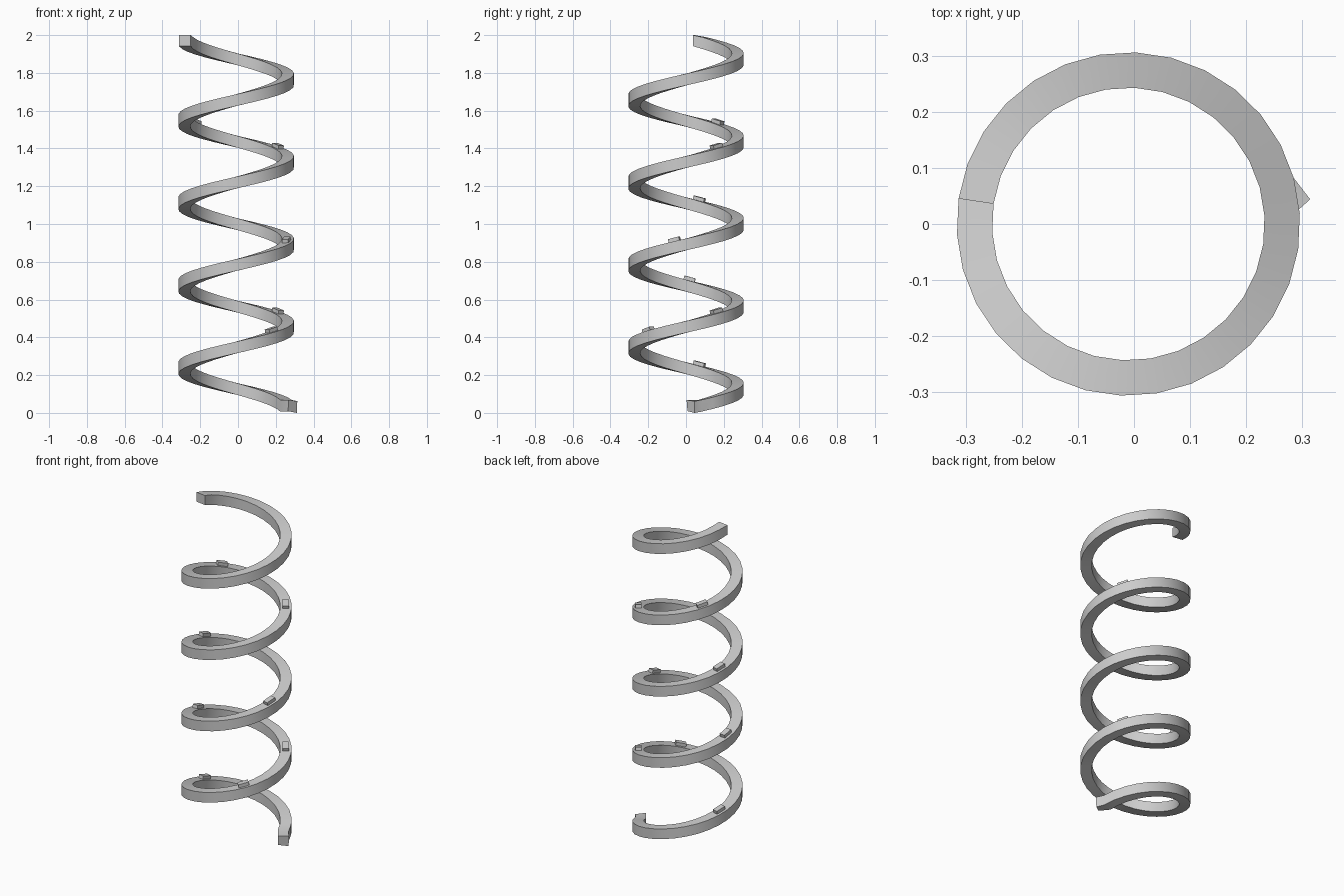
import bpy, bmesh
from math import sin, cos, atan, pi, radians
from mathutils import Vector, Matrix

if "Cube" in bpy.data.objects:
    bpy.data.objects.remove(bpy.data.objects["Cube"])

CX = -0.01                  # axis of the coil
R_IN, R_OUT, HALF = 0.243, 0.306, 0.031
PITCH = 0.4365
START, STEP, COUNT = 3.5, 12, 135


def height(deg):
    return 0.237 + PITCH * (deg - 180) / 360


def finish(bm, name):
    bmesh.ops.recalc_face_normals(bm, faces=bm.faces)
    me = bpy.data.meshes.new(name)
    bm.to_mesh(me)
    bm.free()
    ob = bpy.data.objects.new(name, me)
    bpy.context.collection.objects.link(ob)
    return ob


# coil: square section swept up a helix
bm = bmesh.new()
rings = []
for i in range(COUNT):
    d = START + STEP * i
    a, z = radians(d), height(d)
    h = HALF
    if i == 0:
        # twisted lower end
        pts = [(0.265, 0.008, 0.009), (0.311, 0.046, 0.0),
               (0.314, 0.044, 0.062), (0.268, 0.003, 0.068)]
    else:
        if i == COUNT - 1:
            z, h = 1.971, 0.029
        pts = [(CX + r * cos(a), r * sin(a), z + s * h)
               for r, s in ((R_IN, -1), (R_OUT, -1), (R_OUT, 1), (R_IN, 1))]
    rings.append([bm.verts.new(p) for p in pts])
for a, b in zip(rings, rings[1:]):
    for k in range(4):
        bm.faces.new((a[k], a[(k + 1) % 4], b[(k + 1) % 4], b[k]))
bm.faces.new(rings[0])
bm.faces.new(rings[-1])
coil = finish(bm, "coil")
bpy.context.view_layer.objects.active = coil
coil.select_set(True)
bpy.ops.object.shade_smooth_by_angle(angle=radians(30))

# small blocks lying on the top of the coil
R_MID = 0.273
slope = atan(PITCH / (2 * pi * R_MID))
for n, d in enumerate((165, 313, 396, 536, 707, 885, 1116, 1222)):
    a = radians(d)
    m = (Matrix.Translation((CX + R_MID * cos(a), R_MID * sin(a), height(d) + 0.040))
         @ Matrix.Rotation(a, 4, 'Z') @ Matrix.Rotation(slope, 4, 'X')
         @ Matrix.Diagonal((0.034, 0.06, 0.022, 1)))
    bm = bmesh.new()
    bmesh.ops.create_cube(bm, size=1, matrix=m)
    finish(bm, f"block_{n + 1}")
